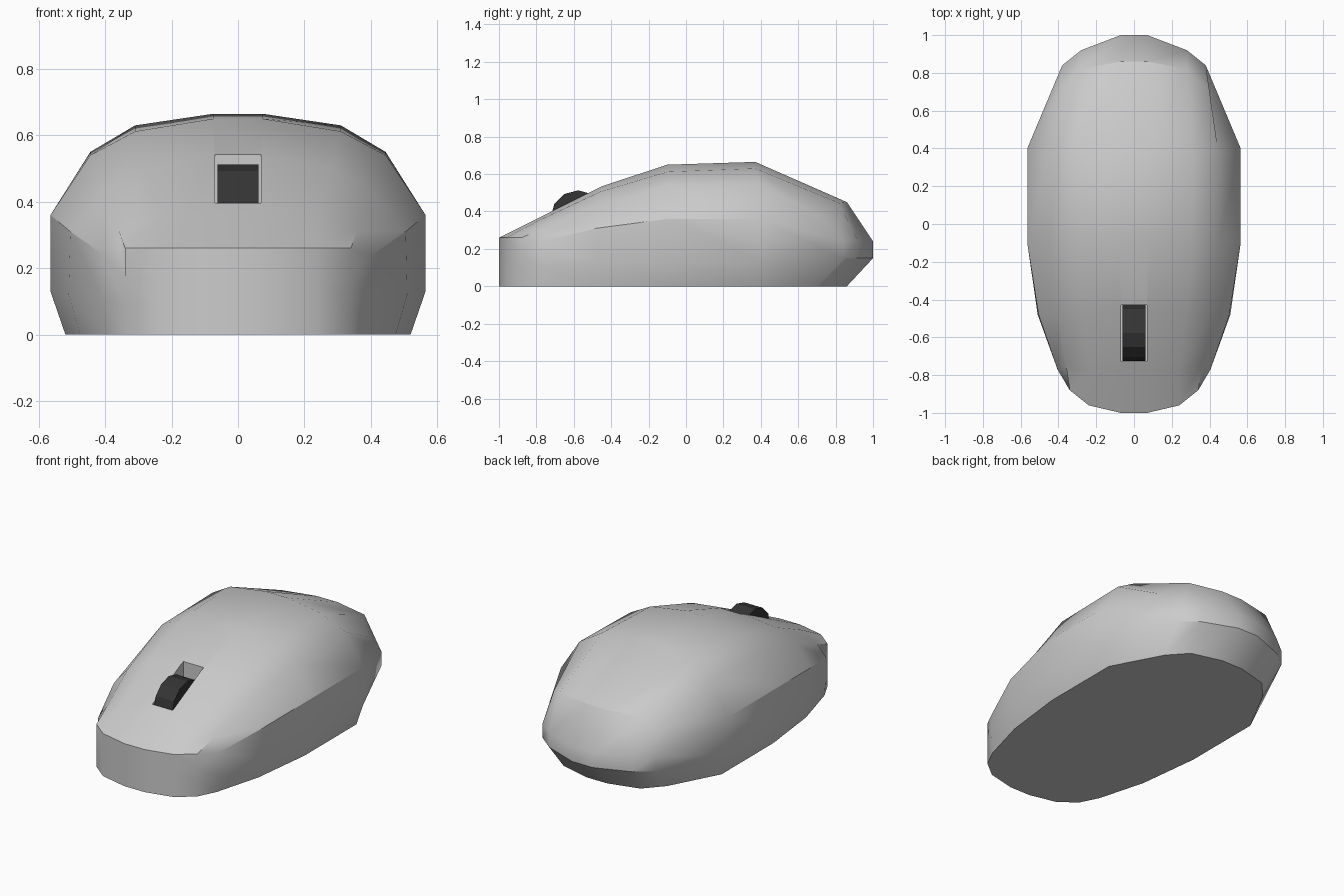
import bpy, bmesh, math
from mathutils import Matrix

if "Cube" in bpy.data.objects:
    bpy.data.objects.remove(bpy.data.objects["Cube"])


def material(name, v):
    m = bpy.data.materials.new(name)
    m.diffuse_color = (v, v, v, 1)
    m.use_nodes = True
    m.node_tree.nodes["Principled BSDF"].inputs["Base Color"].default_value = m.diffuse_color
    return m


def add_object(name, bm, mat):
    me = bpy.data.meshes.new(name)
    bm.to_mesh(me)
    bm.free()
    ob = bpy.data.objects.new(name, me)
    bpy.context.collection.objects.link(ob)
    me.materials.append(mat)
    return ob


def smooth(ob, angle):
    bpy.ops.object.select_all(action='DESELECT')
    ob.select_set(True)
    bpy.context.view_layer.objects.active = ob
    bpy.ops.object.shade_smooth_by_angle(angle=math.radians(angle))


grey = material("light_grey", 0.6)
dark = material("dark_rubber", 0.035)

# Half cross-sections, front to back: crown, upper, shoulder, side, lower side, base
S = [
    [(.07, -1, .26), (.24, -.96, .26), (.34, -.88, .26), (.34, -.88, .17), (.34, -.88, .09), (.34, -.88, 0)],
    [(.07, -.79, .365), (.235, -.78, .355), (.36, -.75, .315), (.405, -.77, .24), (.405, -.77, .10), (.395, -.77, 0)],
    [(.07, -.45, .535), (.28, -.46, .505), (.405, -.48, .43), (.505, -.48, .31), (.51, -.48, .12), (.475, -.48, 0)],
    [(.075, -.1, .65), (.31, -.1, .612), (.445, -.1, .54), (.565, -.1, .36), (.565, -.1, .13), (.52, -.1, 0)],
    [(.075, .37, .665), (.31, .37, .63), (.445, .39, .55), (.565, .4, .36), (.565, .4, .13), (.52, .4, 0)],
    [(.07, .86, .45), (.28, .82, .445), (.40, .70, .385), (.38, .84, .24), (.38, .84, .15), (.36, .70, 0)],
]
# Rows closing the nose and the tail, crown line out to the corner
nose = [S[0][:3]] + [[(.07, -1, c[2]), (.24, -.96, c[2]), c] for c in S[0][3:]]
tail = [S[5][:3],
        [(.07, 1, .24), (.28, .92, .24), S[5][3]],
        [(.07, 1, .15), (.28, .92, .15), S[5][4]],
        [(.07, .86, 0), (.26, .81, 0), S[5][5]]]

bm = bmesh.new()


def loft(rows):
    full = [[bm.verts.new((-x, y, z)) for x, y, z in reversed(r)] +
            [bm.verts.new(p) for p in r] for r in rows]
    for a, b in zip(full, full[1:]):
        for i in range(len(a) - 1):
            bm.faces.new((a[i], a[i + 1], b[i + 1], b[i]))


for rows in (S, nose, tail):
    loft(rows)
bmesh.ops.remove_doubles(bm, verts=bm.verts[:], dist=.001)
bmesh.ops.holes_fill(bm, edges=bm.edges[:], sides=0)
bmesh.ops.recalc_face_normals(bm, faces=bm.faces[:])
shell = add_object("mouse_shell", bm, grey)

# Slot for the wheel
bm = bmesh.new()
bmesh.ops.create_cube(bm, size=1, matrix=Matrix.Translation((0, -.578, .42)) @
                      Matrix.Diagonal((.138, .30, .42, 1)))
cutter = add_object("slot_cutter", bm, grey)
cutter.hide_render = True
mod = shell.modifiers.new("slot", 'BOOLEAN')
mod.operation = 'DIFFERENCE'
mod.solver = 'EXACT'
mod.object = cutter
bpy.context.view_layer.objects.active = shell
shell.select_set(True)
bpy.ops.object.modifier_apply(modifier=mod.name)
bpy.data.objects.remove(cutter)
smooth(shell, 32)

# Scroll wheel
bm = bmesh.new()
bmesh.ops.create_cone(bm, cap_ends=True, segments=12, radius1=.147, radius2=.147, depth=.124,
                      matrix=Matrix.Translation((0, -.577, .366)) @
                      Matrix.Rotation(math.pi / 2, 4, 'Y'))
wheel = add_object("scroll_wheel", bm, dark)
